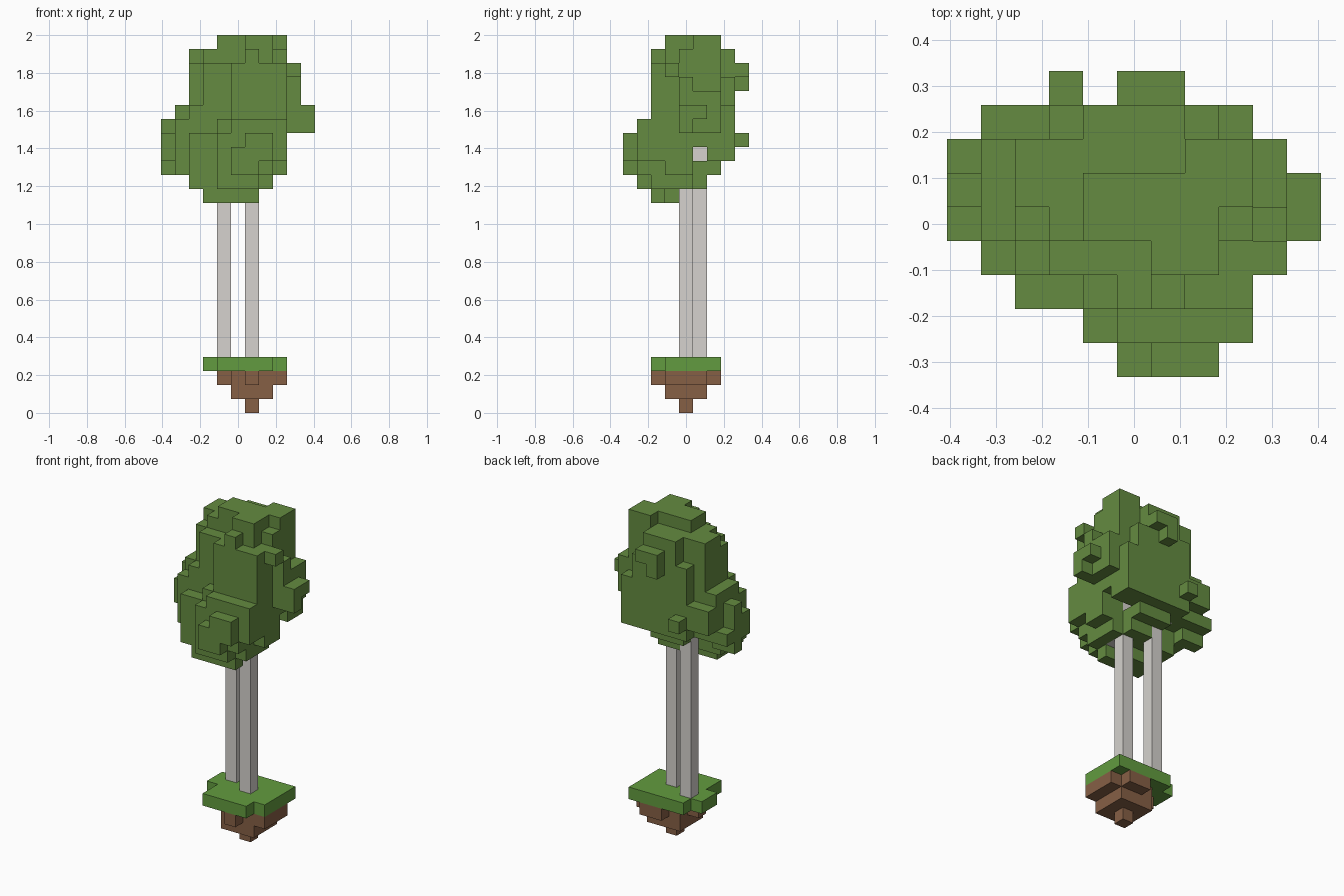
import bpy
import bmesh
from mathutils import Vector

CELL = 2 / 27                            # edge of one cube
ORIGIN = Vector((-5.5, -4.5, 0)) * CELL  # lower corner of the cube grid

cube = bpy.data.objects.get("Cube")
if cube:
    bpy.data.objects.remove(cube, do_unlink=True)


def make_material(name, red, green, blue):
    material = bpy.data.materials.new(name)
    material.use_nodes = True
    color = (red, green, blue, 1)
    material.diffuse_color = color
    shader = material.node_tree.nodes["Principled BSDF"]
    shader.inputs["Base Color"].default_value = color
    shader.inputs["Roughness"].default_value = 0.9
    return material


def box(x0, x1, y0, y1, z0, z1):
    """Cells of a block, first and last index included on every axis."""
    return {(x, y, z)
            for x in range(x0, x1 + 1)
            for y in range(y0, y1 + 1)
            for z in range(z0, z1 + 1)}


def union(blocks):
    cells = set()
    for block in blocks:
        cells |= box(*block)
    return cells


def build(name, cells, material):
    """Skin a set of cells, leaving out the faces between neighbours."""
    bm = bmesh.new()
    corners = {}

    def corner(point):
        key = tuple(point)
        if key not in corners:
            corners[key] = bm.verts.new(ORIGIN + Vector(key) * CELL)
        return corners[key]

    for cell in sorted(cells):
        for axis in range(3):
            u, v = (axis + 1) % 3, (axis + 2) % 3
            for side in (0, 1):
                neighbour = list(cell)
                neighbour[axis] += 1 if side else -1
                if tuple(neighbour) in cells:
                    continue
                loop = []
                for du, dv in ((0, 0), (1, 0), (1, 1), (0, 1)):
                    point = list(cell)
                    point[axis] += side
                    point[u] += du
                    point[v] += dv
                    loop.append(corner(point))
                bm.faces.new(loop if side else loop[::-1])

    mesh = bpy.data.meshes.new(name)
    bm.to_mesh(mesh)
    bm.free()
    mesh.materials.append(material)
    obj = bpy.data.objects.new(name, mesh)
    bpy.context.collection.objects.link(obj)
    return obj


leaf_green = make_material("leaf green", 0.128, 0.26, 0.052)
grass_green = make_material("grass green", 0.123, 0.33, 0.05)
soil_brown = make_material("soil brown", 0.24, 0.116, 0.06)
bark_grey = make_material("bark grey", 0.67, 0.65, 0.62)

# Floating soil clump, widening upward from a single cube
soil = union([
    (6, 6, 4, 4, 0, 0), (5, 7, 3, 5, 1, 1),
    (6, 6, 2, 2, 2, 2), (5, 8, 3, 5, 2, 2), (4, 4, 4, 4, 2, 2),
    (6, 7, 6, 6, 2, 2),
])
build("soil_clump", soil, soil_brown)

# Grass slab with a missing corner and a small side step
grass = (box(4, 8, 2, 6, 3, 3) - box(8, 8, 2, 2, 3, 3)) | box(3, 3, 4, 5, 3, 3)
build("grass_slab", grass, grass_green)

# Two slim trunks, each with a stub of a branch inside the crown
trunks = {"left_trunk": box(6, 6, 4, 4, 4, 18) | box(6, 6, 3, 3, 16, 16),
          "right_trunk": box(4, 4, 5, 5, 4, 18) | box(3, 3, 5, 5, 18, 18)}
for trunk_name, trunk_cells in trunks.items():
    build(trunk_name, trunk_cells, bark_grey)

# Wide lower crown, leaning to the front
lower_crown = union([
    (3, 6, 2, 2, 15, 15), (3, 5, 3, 3, 15, 15), (2, 7, 2, 4, 16, 16),
    (4, 6, 1, 1, 16, 16), (5, 6, 5, 5, 16, 17), (1, 7, 2, 4, 17, 20),
    (4, 7, 1, 1, 17, 19), (5, 6, 0, 0, 17, 18), (6, 7, 0, 0, 18, 19),
    (8, 8, 1, 4, 18, 20), (8, 8, 3, 4, 17, 17), (1, 3, 5, 6, 18, 21),
    (1, 1, 5, 5, 17, 17), (4, 6, 6, 6, 17, 17), (4, 8, 6, 6, 18, 18),
    (3, 8, 7, 7, 18, 19), (1, 8, 5, 7, 19, 20), (5, 7, 1, 1, 20, 20),
])
lower_crown -= box(1, 1, 2, 2, 17, 20) | box(1, 3, 2, 2, 20, 20)

# Tall upper crown, leaning to the back
upper_crown = union([
    (3, 8, 3, 6, 20, 24), (5, 8, 2, 2, 20, 24), (2, 2, 4, 6, 21, 24),
    (2, 2, 5, 6, 25, 25), (3, 8, 4, 6, 25, 25), (6, 7, 3, 3, 25, 26),
    (6, 6, 2, 2, 25, 25), (4, 6, 7, 7, 20, 25), (3, 3, 7, 7, 20, 23),
    (7, 7, 7, 7, 20, 23), (8, 8, 7, 7, 20, 21), (4, 7, 4, 5, 26, 26),
    (7, 8, 5, 6, 26, 26),
])

# Small tufts sticking out of the crown
tufts = union([
    (0, 0, 5, 5, 17, 20), (0, 0, 4, 4, 18, 19), (0, 0, 6, 6, 18, 18),
    (1, 1, 4, 4, 21, 21), (2, 2, 3, 3, 21, 21), (3, 3, 8, 8, 19, 19),
    (5, 5, 8, 8, 23, 24), (6, 6, 8, 8, 24, 24), (9, 9, 3, 3, 24, 24),
    (9, 9, 4, 6, 20, 22), (9, 9, 4, 4, 23, 23), (10, 10, 4, 4, 20, 21),
    (10, 10, 5, 5, 21, 21),
])

crown = lower_crown | upper_crown | tufts
crown -= box(5, 10, 5, 5, 18, 18)        # gap that shows a trunk
for trunk_cells in trunks.values():
    crown -= trunk_cells
build("leaf_crown", crown, leaf_green)
